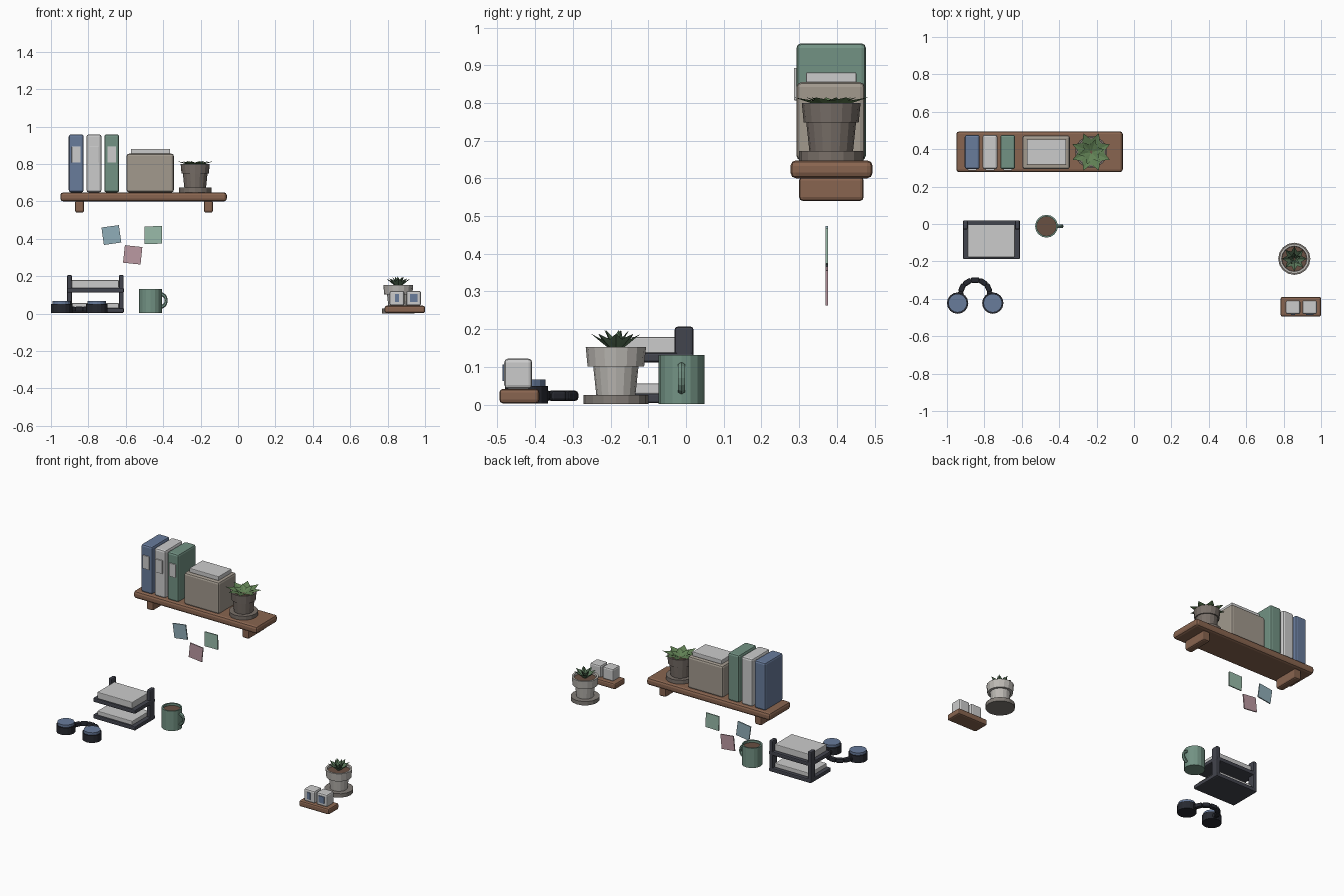
import bpy, bmesh, math
from mathutils import Vector, Matrix

if "Cube" in bpy.data.objects:
    bpy.data.objects.remove(bpy.data.objects["Cube"])

mats = {}
COLS = dict(wood=(.25, .13, .08), blue=(.14, .2, .33), white=(.62, .62, .6), green=(.17, .29, .23),
            beige=(.36, .32, .27), clay=(.19, .16, .14), dark=(.055, .058, .075), stone=(.5, .48, .45),
            saucer=(.22, .2, .18), leaf=(.12, .22, .09), soil=(.14, .08, .055), note_blue=(.28, .42, .48),
            note_pink=(.5, .32, .36), note_green=(.32, .5, .4), black=(.02, .022, .03), leaf2=(.1, .18, .1))


def finish(bm, name, col):
    me = bpy.data.meshes.new(name)
    bmesh.ops.recalc_face_normals(bm, faces=bm.faces)
    bm.to_mesh(me)
    bm.free()
    ob = bpy.data.objects.new(name, me)
    bpy.context.collection.objects.link(ob)
    if col not in mats:
        mats[col] = bpy.data.materials.new(col)
        mats[col].diffuse_color = (*COLS[col], 1)
    me.materials.append(mats[col])
    return ob


def box(name, x, y, z, col, bevel=.008, rot=None):
    """Rounded box from (min, max) ranges, optionally rotated about its centre."""
    bm = bmesh.new()
    size = [b - a for a, b in (x, y, z)]
    mid = Vector([(a + b) / 2 for a, b in (x, y, z)])
    bmesh.ops.create_cube(bm, size=1, matrix=Matrix.Diagonal((*size, 1)))
    if bevel:
        bmesh.ops.bevel(bm, geom=bm.edges[:], offset=min(bevel, min(size) * .4), segments=2,
                        profile=.5, affect='EDGES')
    m = Matrix.Translation(mid)
    if rot:
        m = m @ Matrix.Rotation(rot[0], 4, rot[1])
    bm.transform(m)
    return finish(bm, name, col)


def lathe(name, profile, loc, col, n=16):
    """Revolve an (r, z) profile; ends with r = 0 close to a point."""
    bm = bmesh.new()
    rings = []
    for r, z in profile:
        if r == 0:
            rings.append([bm.verts.new((0, 0, z))] * n)
        else:
            rings.append([bm.verts.new((r * math.cos(2 * math.pi * i / n), r * math.sin(2 * math.pi * i / n), z))
                          for i in range(n)])
    for a, b in zip(rings, rings[1:]):
        for i in range(n):
            j = (i + 1) % n
            bm.faces.new(list(dict.fromkeys((a[i], a[j], b[j], b[i]))))
    bm.transform(Matrix.Translation(loc))
    return finish(bm, name, col)


def leaves(name, loc, layers, col):
    """Rosette of folded leaves; layer = (count, length, tip height, half width, turn)."""
    bm = bmesh.new()
    for count, length, h, w, turn in layers:
        for k in range(count):
            m = Matrix.Translation(loc) @ Matrix.Rotation(turn + 2 * math.pi * k / count, 4, 'Z')
            base, left, right, mid, tip = [bm.verts.new(m @ Vector(p)) for p in (
                (.004, 0, 0), (length * .5, w, h * .65), (length * .5, -w, h * .65),
                (length * .5, 0, h * .45), (length, 0, h))]
            for f in ((base, mid, left), (base, right, mid), (mid, tip, left), (mid, right, tip)):
                bm.faces.new(f)
    return finish(bm, name, col)


def pot(name, x, y, z, body_col, saucer_col, r0, r1, rr):
    lathe(name + "_saucer", [(0, 0), (.086, 0), (.086, .025), (0, .025)], (x, y, z), saucer_col)
    lathe(name + "_body", [(0, .025), (r0, .025), (r1, .1), (rr - .005, .1), (rr, .152),
                           (rr - .012, .152), (rr - .014, .135)], (x, y, z), body_col)
    lathe(name + "_soil", [(rr - .013, .138), (0, .138)], (x, y, z), "soil")


# wall shelf with two brackets
box("shelf_board", (-.95, -.06), (.277, .495), (.6, .648), "wood", .015)
for i, x in enumerate((-.847, -.158)):
    box(f"shelf_bracket_{i}", (x - .024, x + .024), (.3, .471), (.54, .605), "wood", .01)

# binders with spine labels
for i, (x, col) in enumerate(((-.865, "blue"), (-.77, "white"), (-.675, "green"))):
    box(f"binder_{i}", (x - .04, x + .04), (.293, .477), (.648, .958), col, .012)
    box(f"binder_label_{i}", (x - .024, x + .024), (.286, .296), (.807, .893), "white", .002)

# storage box with paper on top
box("storage_box", (-.596, -.343), (.293, .474), (.648, .855), "beige", .013)
box("storage_box_paper", (-.573, -.363), (.318, .452), (.853, .881), "white", .004)

# shelf plant
pot("shelf_pot", -.229, .385, .648, "clay", "clay", .058, .066, .078)
leaves("shelf_plant", (-.229, .385, .785),
       [(8, .108, .03, .03, math.pi / 8), (6, .07, .03, .02, .2)], "leaf")

# sticky notes on the wall
for i, (x, z, ang, col) in enumerate(((-.677, .42, -8, "note_blue"), (-.453, .42, -1, "note_green"),
                                      (-.563, .314, 6, "note_pink"))):
    box(f"sticky_note_{i}", (x - .047, x + .047), (.37, .377), (z - .047, z + .047), col, 0,
        (math.radians(ang), 'Y'))

# two-tier paper tray
for i, z in enumerate((.004, .112)):
    box(f"tray_tier_{i}", (-.914, -.61), (-.188, .02), (z, z + .026), "dark", .006)
    box(f"tray_paper_{i}", (-.889, -.637), (-.178, -.002), (z + .024, z + (.052 if i == 0 else .067)),
        "white", .004)
for i, x in enumerate((-.901, -.624)):
    box(f"tray_post_{i}", (x - .013, x + .013), (-.03, .02), (.003, .207), "dark", .008)

# mug with coffee and handle
lathe("mug", [(0, .002), (.061, .002), (.061, .131), (.052, .131), (.052, .11)], (-.468, -.012, 0), "green")
lathe("coffee", [(.053, .117), (0, .117)], (-.468, -.012, 0), "soil")
bpy.ops.mesh.primitive_torus_add(major_segments=14, minor_segments=6, major_radius=.033, minor_radius=.0105,
                                 location=(-.41, -.012, .07), rotation=(math.pi / 2, 0, 0))
handle = bpy.context.object
handle.name = "mug_handle"
handle.scale.x = .78
handle.data.materials.append(mats["green"])

# headphones lying flat
for i, x in enumerate((-.943, -.755)):
    lathe(f"ear_cup_{i}", [(0, .003), (.057, .003), (.057, .05), (0, .05)], (x, -.423, 0), "black")
    lathe(f"ear_pad_{i}", [(0, .045), (.05, .045), (.05, .066), (0, .066)], (x, -.423, 0), "blue")
for i in range(7):
    a = math.radians(-8 + i * 196 / 6)
    x, y = -.849 + .077 * math.cos(a), -.372 + .072 * math.sin(a)
    box(f"headband_link_{i}", (x - .0235, x + .0235), (y - .0145, y + .0145), (.01, .037), "black", .008,
        (a + math.pi / 2, 'Z'))

# desk succulent
pot("desk_pot", .857, -.186, .001, "stone", "saucer", .052, .06, .08)
leaves("desk_plant", (.857, -.186, .138),
       [(8, .066, .05, .019, 0), (5, .035, .06, .012, .4)], "leaf2")

# block calendar: base, two cubes, front panels
box("calendar_base", (.784, 1), (-.495, -.389), (.003, .042), "wood", .01)
for i, (x, w) in enumerate(((.85, .011), (.939, .02))):
    box(f"calendar_cube_{i}", (x - .039, x + .039), (-.482, -.408), (.042, .122), "white", .01)
    box(f"calendar_panel_{i}", (x - w, x + w), (-.487, -.478), (.062, .106), "blue", .001)

for m in bpy.data.materials:
    if m.users and not m.is_grease_pencil:
        m.use_nodes = True
        m.node_tree.nodes["Principled BSDF"].inputs["Base Color"].default_value = m.diffuse_color
